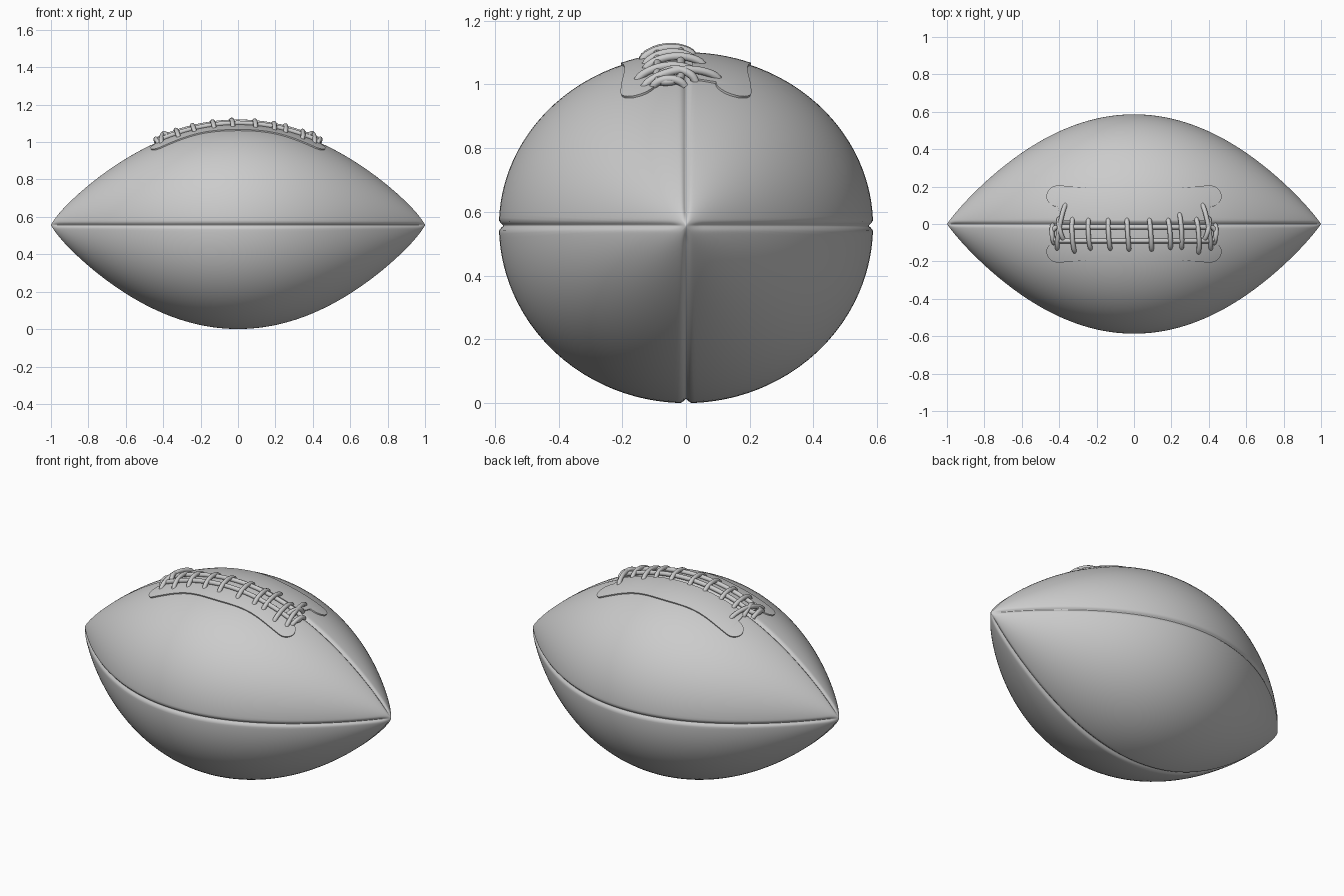
import bpy, bmesh, math
from mathutils import Vector

if "Cube" in bpy.data.objects:
    bpy.data.objects.remove(bpy.data.objects["Cube"])

CZ = 0.557  # height of the long axis


def radii(x):
    """Half width, half height above and half height below the axis at x."""
    a = min(abs(x), 1.0)
    body, tip = 1 - a * a, math.sqrt(max(0, 1 - a ** 16))
    return (0.572 * body + 0.015 * tip, 0.507 * body + 0.030 * tip,
            0.527 * body + 0.030 * tip)


def on_top(x, y, lift):
    """Point on the upper leather at (x, y), lifted along the normal."""
    def z(px, py):
        ry, up, _ = radii(px)
        return CZ + up * math.sqrt(max(0, 1 - (py / ry) ** 2))
    e = 0.004
    n = Vector(((z(x - e, y) - z(x + e, y)) / (2 * e),
                (z(x, y - e) - z(x, y + e)) / (2 * e), 1)).normalized()
    return Vector((x, y, z(x, y))) + n * lift


def mesh_object(name, bm, angle):
    bmesh.ops.recalc_face_normals(bm, faces=bm.faces)
    me = bpy.data.meshes.new(name)
    bm.to_mesh(me)
    bm.free()
    ob = bpy.data.objects.new(name, me)
    bpy.context.collection.objects.link(ob)
    bpy.ops.object.select_all(action='DESELECT')
    ob.select_set(True)
    bpy.context.view_layer.objects.active = ob
    bpy.ops.object.shade_smooth_by_angle(angle=math.radians(angle))
    return ob


# Ball: four panels, vertices gathered near the four sunken seams
def make_ball():
    bm = bmesh.new()
    per, rows, rings = 36, 100, []
    for i in range(1, rows):
        x = -math.cos(math.pi * i / rows)
        ry, up, down = radii(x)
        ring = []
        for q in range(4):
            for k in range(per):
                a = math.pi / 4 * (2 * q + 1 - math.cos(math.pi * k / per))
                near = abs(a - round(a / (math.pi / 2)) * math.pi / 2) * ry
                groove = min(0.013, 0.25 * ry) * math.exp(-(near / 0.009) ** 2)
                s = 1 - groove / ry
                rz = up if math.sin(a) > 0 else down
                ring.append(bm.verts.new((x, ry * s * math.cos(a),
                                          CZ + rz * s * math.sin(a))))
        rings.append(ring)
    n = per * 4
    for r, s in zip(rings, rings[1:]):
        for k in range(n):
            bm.faces.new((r[k], r[(k + 1) % n], s[(k + 1) % n], s[k]))
    for x, ring in ((-1, rings[0]), (1, rings[-1])):
        tip = bm.verts.new((x, 0, CZ))
        for k in range(n):
            bm.faces.new((ring[k], ring[(k + 1) % n], tip))
    mesh_object("ball", bm, 60)


# Lace facings: raised leather flaps with rounded end lobes
def make_facing(name, side):
    bm = bmesh.new()
    end, neck, cols = 0.465, 0.41, []
    xs = [end * math.sin(math.pi / 2 * i / 40) for i in range(-40, 41)]
    for x in xs:
        a = abs(x)
        t = max(0, (a - neck) / (end - neck))
        curve = math.sqrt(max(0, 1 - t * t))
        wave = 0.006 * math.cos(a / 0.2 * math.pi)
        hi = 0.145 + (0.052 + wave) * curve
        lo = 0.018 if a < neck - 0.005 else 0.145 - 0.052 * curve
        col = []
        for j in range(15):
            v = (0, 0.002, *[k / 12 for k in range(1, 12)], 0.998, 1)[j]
            lift = -0.006 if j in (0, 14) or a > end - 1e-5 else 0.007
            col.append(bm.verts.new(on_top(x, side * (lo + (hi - lo) * v), lift)))
        cols.append(col)
    for c, d in zip(cols, cols[1:]):
        for j in range(14):
            bm.faces.new((c[j], d[j], d[j + 1], c[j + 1]))
    bmesh.ops.remove_doubles(bm, verts=bm.verts, dist=1e-5)
    ob = mesh_object(name, bm, 40)
    if sum(p.normal.z for p in ob.data.polygons) < 0:
        ob.data.flip_normals()


# Laces: round cords following the leather
def make_cord(name, points, radius, closed=False):
    cu = bpy.data.curves.new(name, 'CURVE')
    cu.dimensions = '3D'
    cu.bevel_depth, cu.bevel_resolution = radius, 3
    cu.use_fill_caps = True
    sp = cu.splines.new('POLY')
    sp.points.add(len(points) - 1)
    for p, co in zip(sp.points, points):
        p.co = (*co, 1)
    sp.use_cyclic_u = closed
    sp.use_smooth = True
    ob = bpy.data.objects.new(name, cu)
    bpy.context.collection.objects.link(ob)


def make_cross(name, x0, y0, x1, y1, height):
    pts = []
    for i in range(17):
        t = i / 16
        lift = -0.004 + height * math.sin(math.pi * t) ** 0.55
        pts.append(on_top(x0 + (x1 - x0) * t, y0 + (y1 - y0) * t, lift))
    make_cord(name, pts, 0.0125)


make_ball()
make_facing("facing_back", 1)
make_facing("facing_front", -1)

# Long loop under the cross laces
loop = []
for sx in (1, -1):
    for i in range(13):
        a = math.pi * (i / 12 - 0.5)
        loop.append((sx * (0.40 + 0.033 * math.cos(a)), -0.052 + sx * 0.036 * math.sin(a)))
path = []
for p, q in zip(loop, loop[1:] + loop[:1]):
    steps = 30 if abs(p[0] - q[0]) > 0.3 else 1
    path += [on_top(p[0] + (q[0] - p[0]) * k / steps, p[1] + (q[1] - p[1]) * k / steps, 0.014)
             for k in range(steps)]
make_cord("long_lace", path, 0.013, True)

# Cross laces, slightly uneven
for i, (x, top, bottom) in enumerate([(-0.32, 0.03, -0.15), (-0.235, 0.025, -0.135),
                                      (-0.13, 0.025, -0.135), (-0.03, 0.025, -0.14),
                                      (0.09, 0.025, -0.14), (0.19, 0.025, -0.13),
                                      (0.25, 0.055, -0.13), (0.34, 0.03, -0.155)]):
    make_cross(f"cross_lace_{i + 1}", x - 0.008, top, x + 0.004, bottom, 0.031)

# End ties
for name, s in (("left", -1), ("right", 1)):
    make_cross(f"{name}_end_tie", s * 0.365, 0.105, s * 0.41, -0.135, 0.034)
    make_cross(f"{name}_end_wrap", s * 0.435, -0.005, s * 0.425, -0.105, 0.026)
    make_cross(f"{name}_inner_tie", s * 0.40, 0.03, s * 0.37, -0.09, 0.036)
